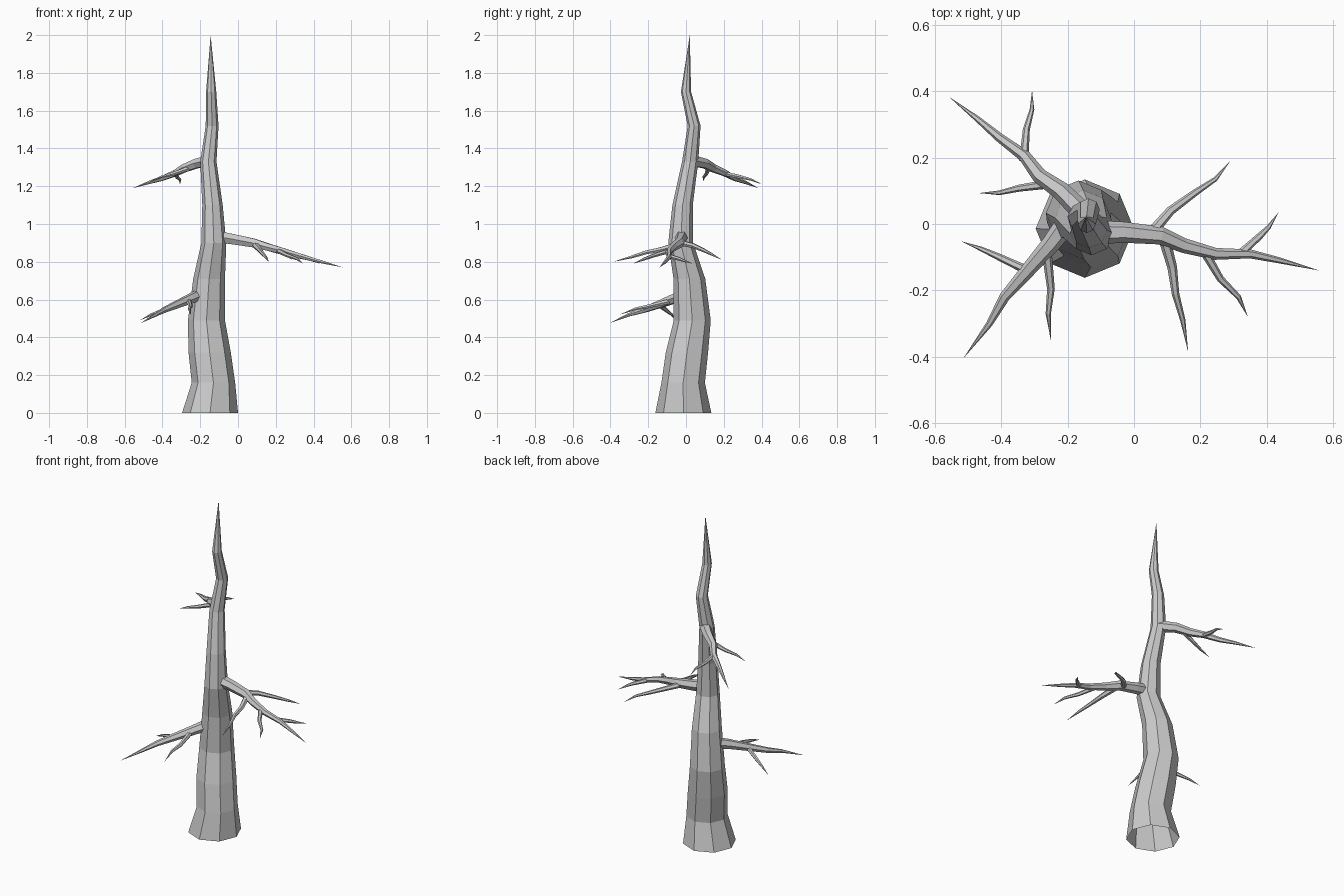
import bpy, bmesh, math
from mathutils import Vector

bark = bpy.data.materials.new("grey bark")
bark.diffuse_color = (0.6, 0.6, 0.6, 1)


def tube(name, points, radii, sides, level=False):
    """Faceted tube along points, open at the start and pointed at the end."""
    pts = [Vector(p) for p in points]
    bm = bmesh.new()
    rings = []
    for i, p in enumerate(pts[:-1]):
        if level:
            u, v = Vector((1, 0, 0)), Vector((0, 1, 0))
        else:
            d = (pts[i + 1] - pts[max(i - 1, 0)]).normalized()
            u = d.cross(Vector((0, 0, 1))).normalized()
            v = u.cross(d)
        ring = []
        for k in range(sides):
            a = 2 * math.pi * k / sides
            ring.append(bm.verts.new(p + radii[i] * (u * math.cos(a) + v * math.sin(a))))
        rings.append(ring)
    tip = bm.verts.new(pts[-1])
    for k in range(sides):
        n = (k + 1) % sides
        for a, b in zip(rings, rings[1:]):
            bm.faces.new((a[k], a[n], b[n], b[k]))
        bm.faces.new((rings[-1][k], rings[-1][n], tip))
    bmesh.ops.recalc_face_normals(bm, faces=bm.faces)
    mesh = bpy.data.meshes.new(name)
    bm.to_mesh(mesh)
    bm.free()
    mesh.materials.append(bark)
    bpy.context.collection.objects.link(bpy.data.objects.new(name, mesh))


def limb(name, points, r0, r1, sides=6):
    """Branch tapering evenly from r0 to r1 before its tip."""
    n = len(points) - 2
    tube(name, points, [r0 + (r1 - r0) * i / n for i in range(n + 1)], sides)


# Trunk: bent, tapering, open underneath
trunk = [(-.148, -.014, 0, .148), (-.130, -.015, .16, .115), (-.150, .005, .32, .112),
         (-.167, .033, .49, .098), (-.153, .018, .71, .084), (-.128, -.028, .90, .066),
         (-.135, -.018, 1.10, .054), (-.157, .022, 1.33, .043), (-.137, .043, 1.52, .034),
         (-.142, 0, 1.70, .027), (-.145, .02, 2.0, 0)]
tube("trunk", [t[:3] for t in trunk], [t[3] for t in trunk], 8, level=True)

# Right branch and its twigs
limb("right_branch", [(-.12, -.025, .935), (-.03, -.025, .92), (.08, -.035, .90), (.15, -.065, .88),
                      (.245, -.09, .855), (.35, -.09, .825), (.44, -.11, .80), (.557, -.14, .77)],
     .036, .009)
limb("right_twig_back", [(.05, -.03, .90), (.11, .04, .885), (.185, .095, .86), (.245, .135, .84),
                         (.29, .19, .81)], .017, .007)
limb("right_twig_front", [(.09, -.04, .89), (.115, -.13, .865), (.125, -.21, .85), (.147, -.29, .825),
                          (.163, -.385, .80)], .018, .008)
limb("right_twig_outer_front", [(.21, -.08, .86), (.26, -.165, .835), (.315, -.22, .815),
                                (.343, -.28, .79)], .014, .008)
limb("right_twig_outer_back", [(.32, -.09, .83), (.38, -.035, .815), (.405, -.01, .805),
                               (.435, .035, .79)], .013, .007)

# Upper left branch and its twigs
limb("upper_branch", [(-.15, .03, 1.335), (-.22, .10, 1.32), (-.285, .145, 1.295), (-.33, .205, 1.27),
                      (-.405, .26, 1.24), (-.47, .315, 1.22), (-.557, .383, 1.19)], .033, .009)
limb("upper_twig_back", [(-.332, .19, 1.27), (-.324, .285, 1.25), (-.307, .345, 1.235),
                         (-.307, .403, 1.21)], .014, .007)
limb("upper_twig_left", [(-.26, .12, 1.295), (-.345, .108, 1.265), (-.405, .094, 1.25),
                         (-.468, .093, 1.225)], .014, .007)

# Lower left branch and its twigs
limb("lower_branch", [(-.19, .02, .63), (-.25, -.06, .605), (-.32, -.14, .575), (-.39, -.22, .545),
                      (-.435, -.30, .52), (-.514, -.405, .475)], .034, .010)
limb("lower_twig_left", [(-.31, -.145, .575), (-.405, -.10, .54), (-.46, -.075, .52),
                         (-.52, -.052, .49)], .014, .007)
limb("lower_twig_front", [(-.262, -.09, .59), (-.25, -.195, .565), (-.258, -.27, .55),
                          (-.25, -.352, .52)], .015, .008)
